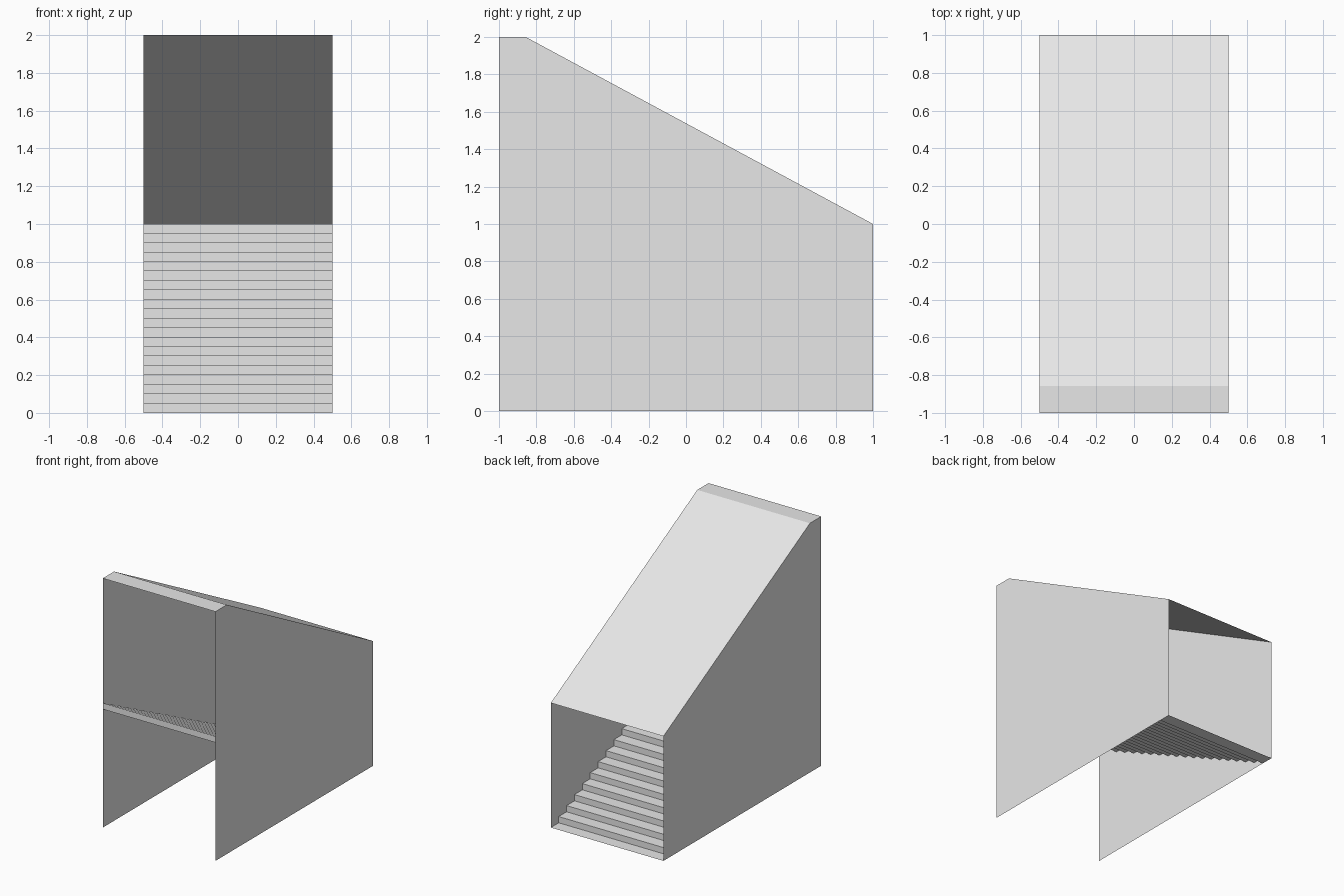
import bpy

cube = bpy.data.objects.get("Cube")
if cube:
    bpy.data.objects.remove(cube, do_unlink=True)

HALF_WIDTH = 0.5
STEPS = 20
RUN, RISE = 2 / STEPS, 1 / STEPS
RIDGE_Y = -0.857   # where the flat roof strip meets the slope

grey = bpy.data.materials.new("light_grey")
grey.use_nodes = True
colour = (0.8, 0.8, 0.8, 1)
grey.diffuse_color = colour
grey.node_tree.nodes["Principled BSDF"].inputs["Base Color"].default_value = colour


def add_mesh(name, verts, faces):
    mesh = bpy.data.meshes.new(name)
    mesh.from_pydata(verts, [], faces)
    mesh.materials.append(grey)
    obj = bpy.data.objects.new(name, mesh)
    bpy.context.collection.objects.link(obj)
    return obj


def sheet(name, profile):
    """Sweep an open (y, z) profile across the full width."""
    verts = [(x, y, z) for y, z in profile for x in (-HALF_WIDTH, HALF_WIDTH)]
    faces = [(i, i + 1, i + 3, i + 2) for i in range(0, len(verts) - 2, 2)]
    return add_mesh(name, verts, faces)


def wall(name, x, outline):
    """Flat side panel, facing outwards."""
    order = outline if x > 0 else outline[::-1]
    return add_mesh(name, [(x, y, z) for y, z in order], [range(len(order))])


# Roof: short flat strip at the front, long slope down to the back
roof_line = [(-1, 2), (RIDGE_Y, 2), (1, 1)]
sheet("roof", roof_line)

# Side walls reach from the ground to the roof line
wall_outline = [(-1, 0), (1, 0)] + roof_line[::-1]
wall("left_wall", HALF_WIDTH, wall_outline)
wall("right_wall", -HALF_WIDTH, wall_outline)

# Staircase: riser then tread, descending from front to back
stair_line = [(-1, 1)]
for i in range(STEPS):
    z = 1 - (i + 1) * RISE
    stair_line += [(-1 + i * RUN, z), (-1 + (i + 1) * RUN, z)]
sheet("stairs", stair_line)
